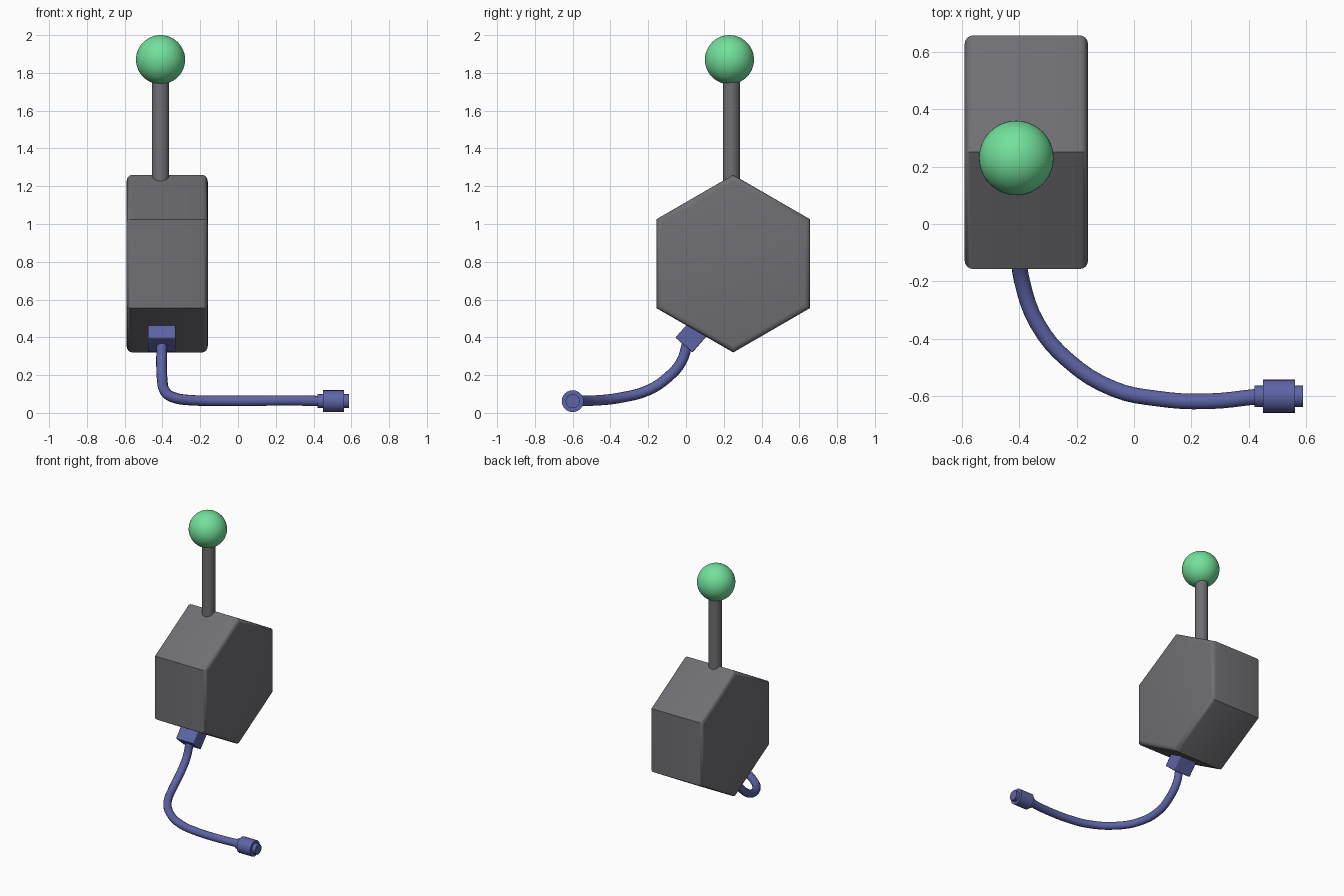
import bpy, bmesh, math
from mathutils import Vector

if "Cube" in bpy.data.objects:
    bpy.data.objects.remove(bpy.data.objects["Cube"], do_unlink=True)


def material(name, rgb):
    m = bpy.data.materials.new(name)
    m.use_nodes = True
    m.diffuse_color = (*rgb, 1)
    bsdf = m.node_tree.nodes["Principled BSDF"]
    bsdf.inputs["Base Color"].default_value = (*rgb, 1)
    bsdf.inputs["Roughness"].default_value = 0.6
    return m


grey = material("dark grey", (0.16, 0.158, 0.172))
green = material("mint green", (0.17, 0.75, 0.33))
blue = material("slate blue", (0.11, 0.127, 0.38))


def finish(obj, name, mat, angle=35):
    obj.name = name
    obj.data.materials.append(mat)
    bpy.ops.object.select_all(action='DESELECT')
    obj.select_set(True)
    bpy.context.view_layer.objects.active = obj
    bpy.ops.object.shade_smooth_by_angle(angle=math.radians(angle))
    return obj


def rod(name, start, end, radius, mat, sides=32):
    a, b = Vector(start), Vector(end)
    bpy.ops.mesh.primitive_cylinder_add(
        vertices=sides, radius=radius, depth=(b - a).length, location=(a + b) / 2,
        rotation=(b - a).to_track_quat('Z', 'Y').to_euler())
    return finish(bpy.context.object, name, mat)


# Hexagonal body: extruded along x, rounded only around its two end faces
left, right, radius = -0.16, -0.59, 0.47
centre_y, centre_z = 0.25, 0.79
bm = bmesh.new()
ring = []
for i in range(6):
    a = i * math.tau / 6
    ring.append(bm.verts.new((right, centre_y + radius * math.sin(a),
                              centre_z + radius * math.cos(a))))
cap = bm.faces.new(ring)
moved = bmesh.ops.extrude_face_region(bm, geom=[cap], use_keep_orig=True)
for v in moved["geom"]:
    if isinstance(v, bmesh.types.BMVert):
        v.co.x = left
rims = [e for e in bm.edges if abs(e.verts[0].co.x - e.verts[1].co.x) < 1e-4]
bmesh.ops.recalc_face_normals(bm, faces=bm.faces)
bmesh.ops.bevel(bm, geom=rims, offset=0.03, segments=4, profile=0.5, affect='EDGES')
bmesh.ops.recalc_face_normals(bm, faces=bm.faces)
mesh = bpy.data.meshes.new("body")
bm.to_mesh(mesh)
bm.free()
body = bpy.data.objects.new("body", mesh)
bpy.context.collection.objects.link(body)
finish(body, "body", grey)

# Stem and ball on top
rod("stem", (-0.41, 0.24, 1.2), (-0.41, 0.24, 1.84), 0.045, grey)
bpy.ops.mesh.primitive_uv_sphere_add(segments=48, ring_count=24, radius=0.13,
                                     location=(-0.41, 0.23, 1.87))
finish(bpy.context.object, "ball", green, 60)

# Block where the cable leaves the slanted lower face
bpy.ops.mesh.primitive_cube_add(size=1, location=(-0.403, 0.035, 0.412),
                                rotation=(math.radians(-41), 0, 0))
socket = bpy.context.object
socket.scale = (0.145, 0.12, 0.14)
bpy.ops.object.transform_apply(location=False, rotation=False, scale=True)
bevel = socket.modifiers.new("soft edges", 'BEVEL')
bevel.width, bevel.segments = 0.006, 2
finish(socket, "cable_socket", blue)

# Hanging cable, swept along a smooth path
path = [(-0.403, 0.01, 0.38), (-0.405, -0.025, 0.27), (-0.402, -0.1, 0.185),
        (-0.39, -0.2, 0.12), (-0.335, -0.35, 0.08), (-0.23, -0.475, 0.066),
        (-0.07, -0.575, 0.064), (0.08, -0.608, 0.064), (0.25, -0.618, 0.066),
        (0.44, -0.6, 0.063)]
curve = bpy.data.curves.new("cable", 'CURVE')
curve.dimensions = '3D'
curve.bevel_depth = 0.028
curve.bevel_resolution = 4
curve.resolution_u = 4
curve.use_fill_caps = True
spline = curve.splines.new('BEZIER')
spline.bezier_points.add(len(path) - 1)
for point, co in zip(spline.bezier_points, path):
    point.co = co
    point.handle_left_type = point.handle_right_type = 'AUTO'
cable = bpy.data.objects.new("cable", curve)
bpy.context.collection.objects.link(cable)
bpy.ops.object.select_all(action='DESELECT')
cable.select_set(True)
bpy.context.view_layer.objects.active = cable
bpy.ops.object.convert(target='MESH')
finish(bpy.context.object, "cable", blue, 50)

# Plug at the free end: thin sleeve through a thicker collar
rod("plug_sleeve", (0.42, -0.6, 0.062), (0.588, -0.6, 0.062), 0.037, blue, 24)
rod("plug_collar", (0.45, -0.6, 0.062), (0.56, -0.6, 0.062), 0.058, blue, 24)
